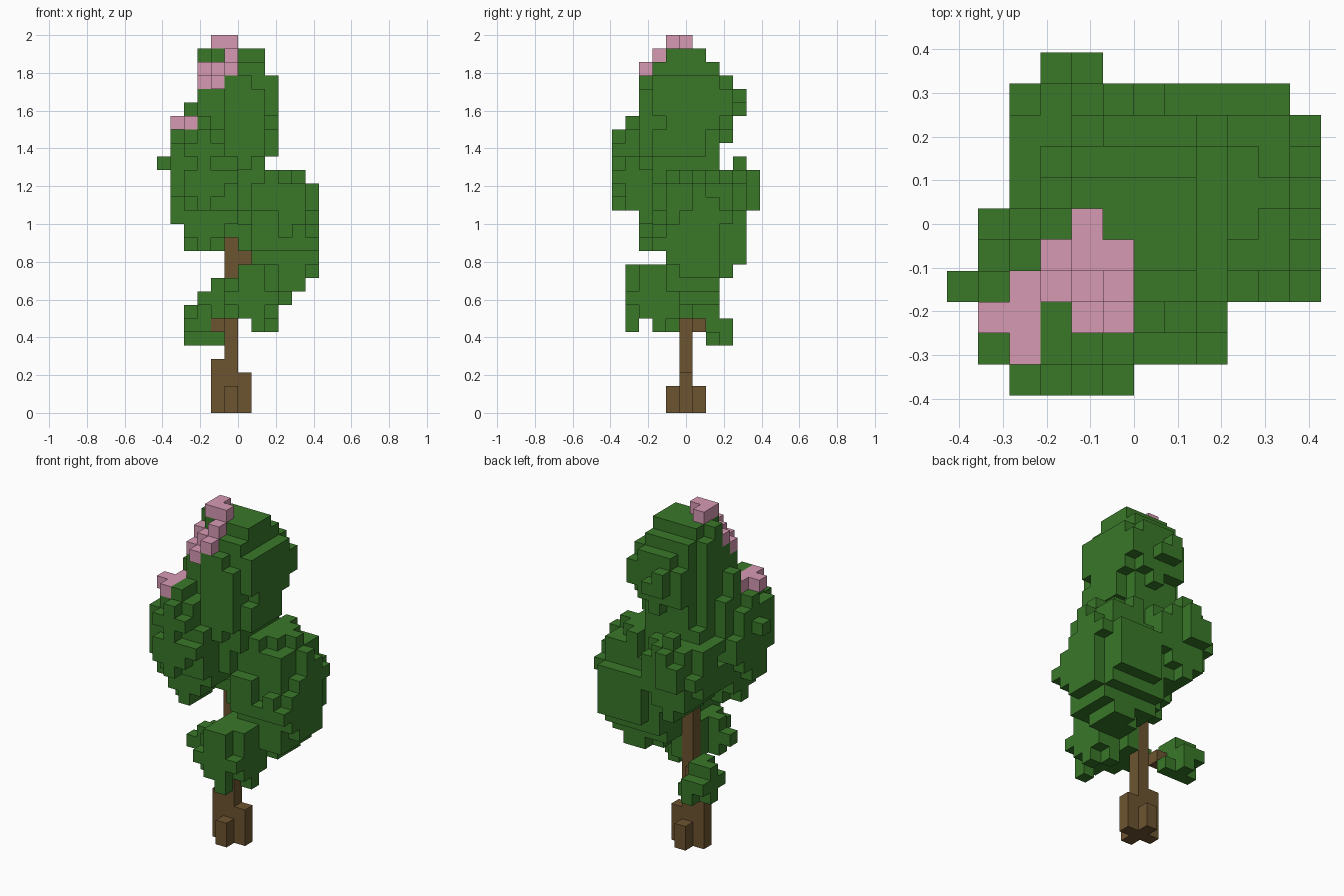
import bpy
import bmesh
import random
from mathutils import Vector

if "Cube" in bpy.data.objects:
    bpy.data.objects.remove(bpy.data.objects["Cube"], do_unlink=True)

random.seed(4)
LAYERS = 28
UNIT = 2 / LAYERS
COLUMNS, ROWS = 12, 11


def make_material(name, colour):
    material = bpy.data.materials.new(name)
    material.use_nodes = True
    material.diffuse_color = (*colour, 1)
    shader = material.node_tree.nodes["Principled BSDF"]
    shader.inputs["Base Color"].default_value = (*colour, 1)
    shader.inputs["Roughness"].default_value = 0.9
    return material


leaf_green = make_material("leaf green", (0.041, 0.188, 0.022))
bark_brown = make_material("bark brown", (0.152, 0.088, 0.03))
blossom_pink = make_material("blossom pink", (0.68, 0.32, 0.45))


def column(x, y, bottom, top):
    return {(x, y, z) for z in range(bottom, top)}


# Trunk with root flares of different heights and two side branches
trunk = column(5, 5, 0, 16)
for x, y, height in ((4, 5, 4), (6, 5, 3), (5, 4, 2), (5, 6, 2)):
    trunk |= column(x, y, 0, height)
trunk |= {(4, 6, 6), (6, 5, 11)}

# Blossom clusters on the front left of the crown
blossom = {(4, 5, 27), (4, 4, 27), (5, 4, 27), (5, 3, 26),
           (5, 2, 25), (4, 3, 25), (3, 4, 25), (3, 3, 24), (4, 2, 24)}
blossom |= {(1, 2, 21), (2, 1, 21), (2, 2, 21), (2, 3, 21)}

# Leaf masses: centre and radii in block units, then squareness
masses = {
    "upper_leaves": ((5.5, 4.6, 21.5), (3, 2.9, 6.6), 3),
    "upper_back_leaves": ((5.8, 6.8, 22.5), (2.7, 2.4, 3.2), 2),
    "front_left_leaves": ((3, 2.9, 16.8), (2.9, 3.5, 5), 2),
    "right_leaves": ((8.4, 6.1, 12.5), (3.5, 3.4, 5.5), 2),
    "back_leaves": ((4.2, 7.2, 15.2), (2.6, 3.3, 3.6), 2),
    "low_front_leaves": ((6.4, 3, 8.4), (2.5, 2.5, 2.6), 2),
    "low_back_leaves": ((2.7, 7, 6), (1.6, 1.9, 1.3), 2),
}

# Crown outline from the lowest leaf layer up: x range, then y range
outline = [
    (2, 4, 7, 8), (2, 3, 5, 8), (2, 8, 1, 7), (3, 9, 1, 7), (4, 10, 1, 7),
    (6, 11, 1, 8), (6, 11, 4, 9), (2, 11, 2, 9), (2, 11, 2, 9),
    (1, 11, 2, 9), (1, 11, 0, 10), (1, 11, 0, 10), (1, 10, 0, 10),
    (0, 7, 0, 7), (1, 8, 0, 7), (1, 8, 0, 8), (3, 8, 1, 8), (2, 8, 2, 9),
    (3, 8, 2, 9), (3, 8, 2, 8), (3, 7, 3, 7), (3, 7, 4, 6),
]
FIRST = 5
# Plan outline from front to back: x range of each row
plan = [(2, 5), (1, 8), (1, 8), (0, 11), (1, 11), (1, 11),
        (2, 11), (2, 11), (2, 11), (2, 10), (3, 4)]


def allowed(cell):
    x, y, z = cell
    x0, x1, y0, y1 = outline[z - FIRST]
    if not (x0 <= x <= x1 and y0 <= y <= y1 and plan[y][0] <= x <= plan[y][1]):
        return False
    # Leave the trunk and its upper branch open to the front
    if y < 5 and (x == 5 and 10 <= z <= 12 or x == 6 and z == 11):
        return False
    # Keep blossoms exposed above and in front
    return not any((x == a and y == b and z > c) or (x == a and z == c and y < b)
                   for a, b, c in blossom)


def distance(cell, mass):
    centre, radii, power = mass
    terms = (abs((p - c) / r) ** power for p, c, r in zip(cell, centre, radii))
    return sum(terms) ** (1 / power)


def nearest_mass(cell):
    return min(masses, key=lambda name: distance(cell, masses[name]))


# Fill the masses with slightly ragged edges
solid = trunk | blossom
field = {}
for z in range(FIRST, FIRST + len(outline)):
    for x in range(COLUMNS):
        for y in range(ROWS):
            cell = (x, y, z)
            if cell not in solid and allowed(cell):
                field[cell] = distance(cell, masses[nearest_mass(cell)])
leaves = {cell for cell, d in field.items() if d < 1 + random.uniform(-0.1, 0.07)}

# Grow twigs out to the outline along each axis
for axis in (1, 0, 2):
    def shadow(cell):
        return tuple(p for n, p in enumerate(cell) if n != axis)
    covered = {shadow(cell) for cell in leaves | solid}
    for cell in sorted(field, key=field.get):
        if shadow(cell) not in covered:
            leaves.add(cell)
            covered.add(shadow(cell))

# Hanging tips, a raised sprig and sprigs by the trunk and blossom
leaves |= {(7, 1, 7), (7, 1, 6), (8, 3, 6), (7, 4, 6), (6, 5, 7)}
leaves |= {(4, 9, 18), (5, 4, 13), (3, 1, 21), (5, 2, 24), (2, 4, 21), (2, 4, 22)}

# Drop blocks that touch no other block
SIDES = [(1, 0, 0), (-1, 0, 0), (0, 1, 0), (0, -1, 0), (0, 0, 1), (0, 0, -1)]


def step(cell, side):
    return tuple(p + s for p, s in zip(cell, side))


solid |= leaves
leaves = {c for c in leaves if any(step(c, s) in solid for s in SIDES)}
solid = trunk | blossom | leaves


def build_blocks(name, cells, material):
    """Make one mesh from the exposed sides of the given blocks."""
    bm = bmesh.new()
    for cell in sorted(cells):
        middle = Vector(cell) + Vector((0.5, 0.5, 0.5))
        for side in SIDES:
            if step(cell, side) in solid:
                continue
            normal = Vector(side)
            across = Vector((side[1], side[2], side[0]))
            up = normal.cross(across)
            corners = [middle + (normal + across * a + up * b) / 2
                       for a, b in ((-1, -1), (1, -1), (1, 1), (-1, 1))]
            bm.faces.new([bm.verts.new(p) for p in corners])
    bmesh.ops.remove_doubles(bm, verts=bm.verts[:], dist=0.01)
    bmesh.ops.translate(bm, verts=bm.verts[:], vec=(-COLUMNS / 2, -ROWS / 2, 0))
    bmesh.ops.scale(bm, verts=bm.verts[:], vec=(UNIT, UNIT, UNIT))
    mesh = bpy.data.meshes.new(name)
    bm.to_mesh(mesh)
    bm.free()
    mesh.materials.append(material)
    bpy.context.collection.objects.link(bpy.data.objects.new(name, mesh))


build_blocks("trunk", trunk, bark_brown)
build_blocks("blossom", blossom, blossom_pink)
for name in masses:
    build_blocks(name, {c for c in leaves if nearest_mass(c) == name}, leaf_green)
